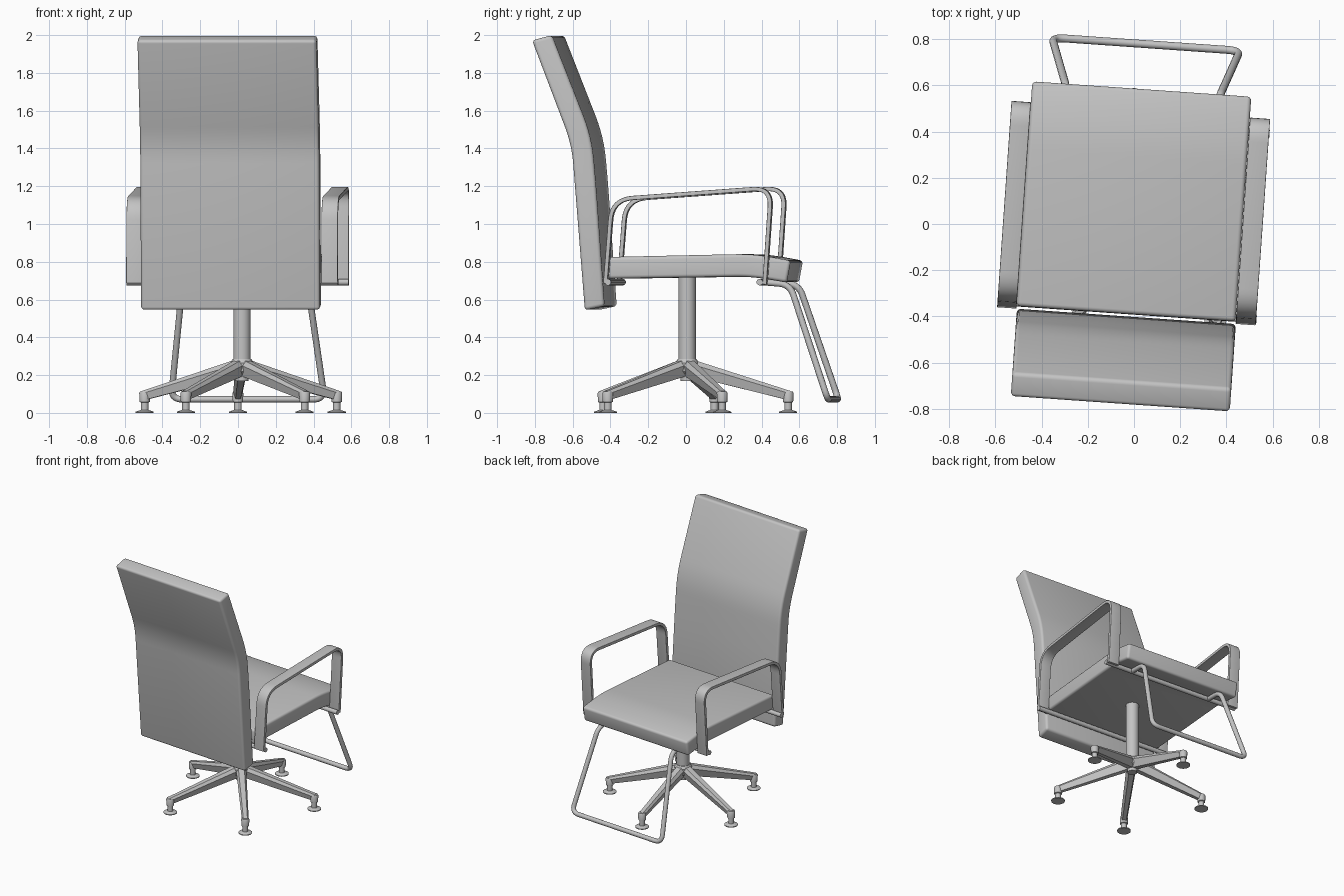
import bpy, bmesh, math
from mathutils import Vector, Matrix

cube = bpy.data.objects.get("Cube")
if cube:
    bpy.data.objects.remove(cube)

TURN = Matrix.Rotation(math.radians(-4), 4, 'Z')   # chair top swivelled slightly

grey = bpy.data.materials.new("light_grey")
grey.use_nodes = True
grey.diffuse_color = (0.55, 0.55, 0.55, 1)
grey.node_tree.nodes["Principled BSDF"].inputs["Base Color"].default_value = (0.55, 0.55, 0.55, 1)


def finish(name, bm, matrix=None, angle=35):
    bmesh.ops.recalc_face_normals(bm, faces=bm.faces)
    mesh = bpy.data.meshes.new(name)
    bm.to_mesh(mesh)
    bm.free()
    if matrix:
        mesh.transform(matrix)
    mesh.materials.append(grey)
    obj = bpy.data.objects.new(name, mesh)
    bpy.context.collection.objects.link(obj)
    bpy.ops.object.select_all(action='DESELECT')
    obj.select_set(True)
    bpy.context.view_layer.objects.active = obj
    bpy.ops.object.shade_smooth_by_angle(angle=math.radians(angle))
    return obj


def rounded(points, radii, steps=6):
    """Open path with each inner corner replaced by a curve."""
    pts = [Vector(p) for p in points]
    out = [pts[0]]
    for a, b, c, r in zip(pts, pts[1:], pts[2:], radii):
        s, e = b + (a - b).normalized() * r, b + (c - b).normalized() * r
        for i in range(steps + 1):
            t = i / steps
            out.append(s * (1 - t) ** 2 + b * 2 * t * (1 - t) + e * t * t)
    return out + [pts[-1]]


def prism(name, outline, x0, x1, bevel=0.0):
    """Extrude a side outline (y, z) across x and soften its sharp edges."""
    bm = bmesh.new()
    face = bm.faces.new([bm.verts.new((x0, p[0], p[1])) for p in outline])
    ext = bmesh.ops.extrude_face_region(bm, geom=[face])
    verts = [v for v in ext["geom"] if isinstance(v, bmesh.types.BMVert)]
    bmesh.ops.translate(bm, verts=verts, vec=(x1 - x0, 0, 0))
    bmesh.ops.recalc_face_normals(bm, faces=bm.faces)
    if bevel:
        sharp = [e for e in bm.edges if e.calc_face_angle(0) > math.radians(40)]
        bmesh.ops.bevel(bm, geom=sharp, offset=bevel, segments=4, profile=0.5, affect='EDGES')
    return finish(name, bm, TURN)


def tube(name, points, radius, sides=12):
    """Sweep a round section along a path."""
    bm = bmesh.new()
    rings, n = [], len(points)
    for i, p in enumerate(points):
        d = (points[min(i + 1, n - 1)] - points[max(i - 1, 0)]).normalized()
        if i == 0:
            side = d.orthogonal().normalized()
        side = (side - d * side.dot(d)).normalized()
        up = d.cross(side)
        rings.append([bm.verts.new(p + (side * math.cos(a) + up * math.sin(a)) * radius)
                      for a in (k * math.tau / sides for k in range(sides))])
    for r, q in zip(rings, rings[1:]):
        for k in range(sides):
            bm.faces.new((r[k], r[k - 1], q[k - 1], q[k]))
    for r in (rings[0], rings[-1]):
        bm.faces.new(r)
    return finish(name, bm, TURN)


def lathe(name, profile, location, sides=24):
    """Spin a (radius, z) profile about the vertical."""
    bm = bmesh.new()
    rings = [[bm.verts.new((r * math.cos(k * math.tau / sides), r * math.sin(k * math.tau / sides), z))
              for k in range(sides)] for r, z in profile]
    for r, q in zip(rings, rings[1:]):
        for k in range(sides):
            bm.faces.new((r[k - 1], r[k], q[k], q[k - 1]))
    for r in (rings[0], rings[-1]):
        bm.faces.new(r)
    return finish(name, bm, Matrix.Translation(location))


# Seat cushion with a drooping front
seat_top = rounded([(-0.39, 0.825), (0.39, 0.842), (0.588, 0.806)], [0.1])
seat_low = rounded([(0.567, 0.69), (0.38, 0.722), (-0.39, 0.71)], [0.09])
prism("seat", seat_top + seat_low, -0.482, 0.468, 0.018)

# Tall bent backrest
back_front = rounded([(-0.4, 0.565), (-0.445, 1.2), (-0.468, 1.46), (-0.68, 2.0)], [0.1, 0.12])
back_rear = rounded([(-0.785, 1.972), (-0.575, 1.42), (-0.505, 0.543)], [0.1])
prism("backrest", back_front + back_rear, -0.48, 0.47, 0.018)

# Flat band armrests
path = rounded([(-0.39, 0.685), (-0.355, 1.13), (0.49, 1.192), (0.455, 0.68)], [0.11, 0.1], 10)
normals = []
for i, p in enumerate(path):
    d = (path[min(i + 1, len(path) - 1)] - path[max(i - 1, 0)]).normalized()
    normals.append(Vector((-d.y, d.x)) * 0.011)
band = [p + n for p, n in zip(path, normals)] + [p - n for p, n in zip(path, normals)][::-1]
for name, x0, x1 in (("right_armrest", -0.566, -0.482), ("left_armrest", 0.469, 0.556)):
    prism(name, band, x0, x1, 0.003)

# Cross rods under the seat carrying the armrests
for name, y in (("rear_cross_rod", -0.375), ("front_cross_rod", 0.43)):
    tube(name, [Vector((-0.565, y, 0.692)), Vector((0.558, y, 0.692))], 0.017)

# Bent tube footrest
half = [(0.33, 0.43, 0.692), (0.33, 0.575, 0.68), (0.405, 0.78, 0.072)]
loop = half + [(-x - 0.005, y, z) for x, y, z in reversed(half)]
tube("footrest", rounded(loop, [0.06, 0.06, 0.06, 0.06], 8), 0.017)

# Column and hub
CENTRE = Vector((0.021, 0.006, 0))
lathe("column", [(0.046, 0.26), (0.046, 0.725)], CENTRE)
lathe("hub", [(0.034, 0.17), (0.036, 0.2), (0.058, 0.22), (0.062, 0.265), (0.05, 0.285)], CENTRE)

# Five tapered legs with levelling feet
REACH = 0.535
for i in range(5):
    a = math.radians(92.3 + 72 * i)
    place = Matrix.Translation(CENTRE) @ Matrix.Rotation(a, 4, 'Z')
    bm = bmesh.new()
    ends = []
    for r, low, high, w in ((0.02, 0.195, 0.285, 0.036), (REACH + 0.012, 0.065, 0.116, 0.024)):
        mid = high - (high - low) * 0.3
        section = [(-w * 0.55, low), (w * 0.55, low), (w, mid), (w * 0.6, high), (-w * 0.6, high), (-w, mid)]
        ends.append([bm.verts.new((r, y, z)) for y, z in section])
    for k in range(6):
        bm.faces.new((ends[0][k - 1], ends[0][k], ends[1][k], ends[1][k - 1]))
    for e in ends:
        bm.faces.new(e)
    finish(f"base_leg_{i + 1}", bm, place, 25)
    tip = place @ Vector((REACH, 0, 0))
    lathe(f"foot_{i + 1}", [(0.048, 0), (0.048, 0.006), (0.02, 0.016), (0.02, 0.055),
                            (0.027, 0.058), (0.029, 0.105), (0.024, 0.114)], tip, 20)
